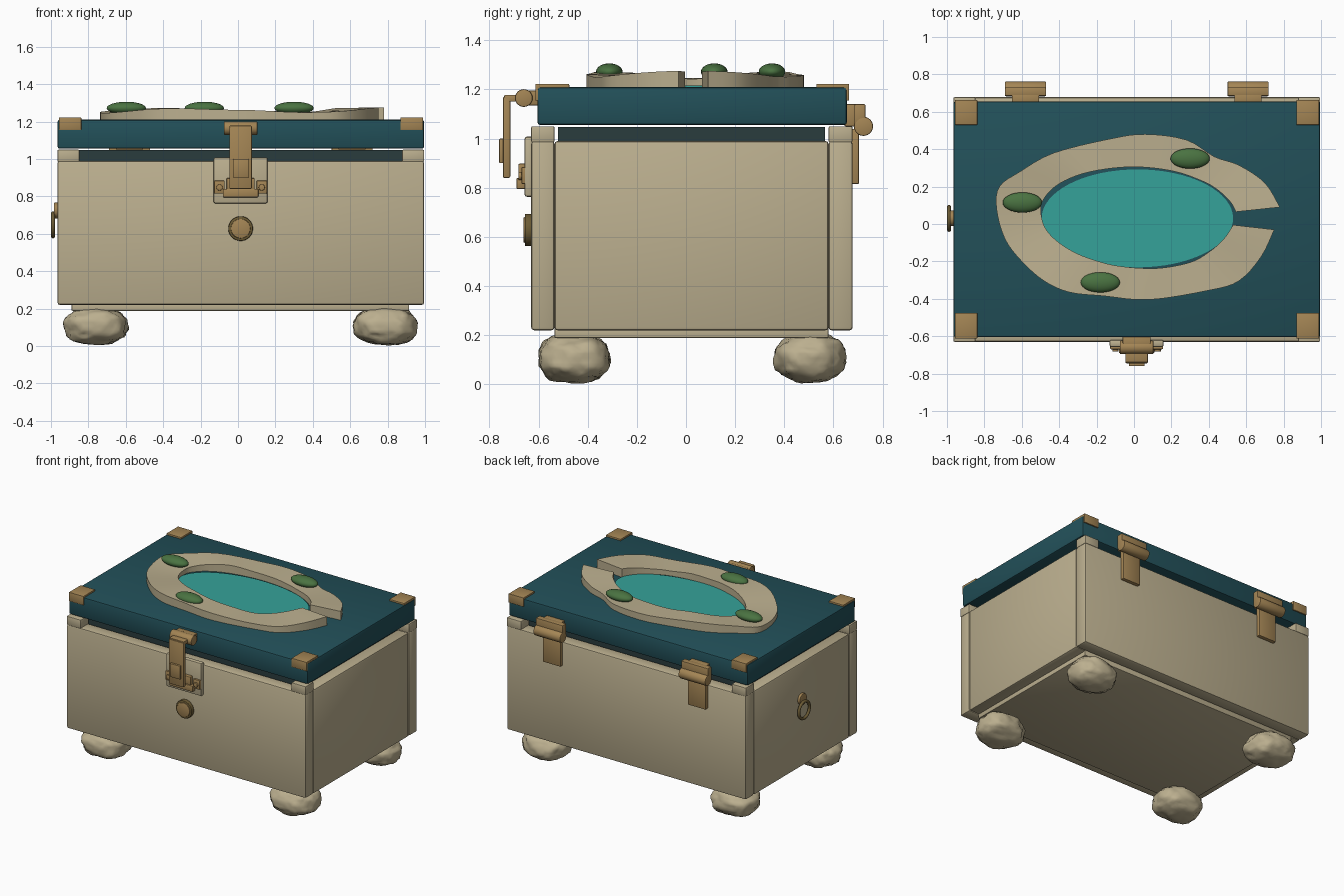
import bpy, bmesh, math
from mathutils import Vector, Matrix, noise

if "Cube" in bpy.data.objects:
    bpy.data.objects.remove(bpy.data.objects["Cube"])


def material(name, rgb):
    m = bpy.data.materials.new(name)
    m.diffuse_color = (*rgb, 1)
    m.use_nodes = True
    m.node_tree.nodes["Principled BSDF"].inputs["Base Color"].default_value = m.diffuse_color
    return m


STONE = material("pale stone", (0.50, 0.43, 0.275))
TEAL = material("deep teal", (0.016, 0.080, 0.100))
GASKET = material("dark gasket", (0.023, 0.045, 0.048))
BRASS = material("brass", (0.37, 0.235, 0.09))
BRONZE = material("dark bronze", (0.15, 0.105, 0.035))
WATER = material("turquoise water", (0.036, 0.36, 0.32))
MOSS = material("moss green", (0.068, 0.17, 0.053))


def finish(bm, name, mat, angle=35):
    bmesh.ops.recalc_face_normals(bm, faces=bm.faces)
    me = bpy.data.meshes.new(name)
    bm.to_mesh(me)
    bm.free()
    me.materials.append(mat)
    ob = bpy.data.objects.new(name, me)
    bpy.context.collection.objects.link(ob)
    bpy.ops.object.select_all(action='DESELECT')
    ob.select_set(True)
    bpy.context.view_layer.objects.active = ob
    bpy.ops.object.shade_smooth_by_angle(angle=math.radians(angle))
    return ob


def box(name, mat, x, y, z, bevel=0.0):
    """Box given by its (min, max) range on each axis."""
    bm = bmesh.new()
    bmesh.ops.create_cube(bm, size=1)
    for v in bm.verts:
        v.co = [r[0] + (c + 0.5) * (r[1] - r[0]) for c, r in zip(v.co, (x, y, z))]
    if bevel:
        bmesh.ops.bevel(bm, geom=bm.edges[:], offset=bevel, segments=2,
                        profile=0.5, affect='EDGES')
    return finish(bm, name, mat, 25)


def rod(name, mat, center, radius, length, axis, sides=28, bevel=0.0):
    bm = bmesh.new()
    rot = Vector((0, 0, 1)).rotation_difference(Vector(axis)).to_matrix().to_4x4()
    bmesh.ops.create_cone(bm, cap_ends=True, segments=sides, radius1=radius,
                          radius2=radius, depth=length,
                          matrix=Matrix.Translation(center) @ rot)
    if bevel:
        caps = [e for e in bm.edges if any(len(f.verts) > 4 for f in e.link_faces)]
        bmesh.ops.bevel(bm, geom=caps, offset=bevel, segments=2, profile=0.5, affect='EDGES')
    return finish(bm, name, mat)


def ring(name, mat, center, radius, tube, rotation):
    bpy.ops.mesh.primitive_torus_add(major_radius=radius, minor_radius=tube, location=center,
                                     rotation=rotation, major_segments=32, minor_segments=10)
    ob = bpy.context.object
    ob.name = name
    ob.data.materials.append(mat)
    bpy.ops.object.shade_smooth()


# Box body: full-width front and back slabs, side slabs between them
X, FRONT, BACK = (-0.965, 0.995), (-0.63, -0.535), (0.58, 0.678)
WALL_Z = (0.22, 0.99)
box("front_wall", STONE, X, FRONT, WALL_Z, 0.012)
box("back_wall", STONE, X, BACK, WALL_Z, 0.012)
box("left_wall", STONE, (-0.965, -0.87), (-0.535, 0.58), WALL_Z, 0.012)
box("right_wall", STONE, (0.90, 0.995), (-0.535, 0.58), WALL_Z, 0.012)
box("base_plate", STONE, (-0.89, 0.915), (-0.535, 0.58), (0.188, 0.235), 0.006)
box("gasket", GASKET, (-0.88, 0.91), (-0.52, 0.565), (0.95, 1.047))

# Body corner blocks, lid corner guards and feet
for sx, xr, gx in (("left", (-0.965, -0.848), (-0.957, -0.838)),
                   ("right", (0.878, 0.995), (0.868, 0.99))):
    for sy, yr, top_y, flap_y in (("front", FRONT, (-0.612, -0.475), (-0.613, -0.597)),
                                  ("back", BACK, (0.53, 0.663), (0.648, 0.664))):
        box(f"{sx}_{sy}_rim_block", STONE, xr, yr, (0.985, 1.05), 0.006)
        box(f"{sx}_{sy}_guard_top", BRASS, gx, top_y, (1.20, 1.222), 0.003)
        box(f"{sx}_{sy}_guard_flap", BRASS, gx, flap_y, (1.155, 1.222), 0.003)

for i, (fx, fy) in enumerate(((-0.76, -0.455), (0.79, -0.455), (-0.76, 0.505), (0.79, 0.505))):
    bm = bmesh.new()
    bmesh.ops.create_icosphere(bm, subdivisions=4, radius=1)
    for v in bm.verts:
        p = v.co.copy()
        seed = Vector((i * 7.3, i * 3.1, 2.0))
        k = 1 + 0.10 * noise.noise(p * 1.7 + seed) + 0.07 * noise.noise(p * 4 + seed)
        # squared-off pebble
        q = Vector([math.copysign(abs(c) ** 0.85, c) for c in p]) * k
        v.co = (fx + q.x * 0.168, fy + q.y * 0.143, max(0.107 + q.z * 0.1, 0.003))
    finish(bm, f"stone_foot_{i + 1}", STONE, 60)

# Lid
box("lid", TEAL, (-0.965, 0.995), (-0.605, 0.655), (1.055, 1.21), 0.012)

# Water surface on the lid
water = rod("water", WATER, (0, 0, 0), 1, 1, (0, 0, 1), 64)
water.scale = (0.512, 0.262, 0.008)
water.location = (0.018, 0.03, 1.212)

# Shore band: matching outer and inner outlines, smoothed, open at the right
OUTER = [(.78, .09), (.70, .22), (.56, .315), (.43, .36), (.28, .45), (.06, .48), (-.13, .455),
         (-.43, .38), (-.61, .28), (-.72, .20), (-.735, .08), (-.69, -.08), (-.60, -.20),
         (-.48, -.305), (-.345, -.365), (-.16, -.385), (.08, -.405), (.40, -.355),
         (.56, -.305), (.68, -.175), (.75, -.03)]
INNER = [(.545, .065), (.51, .125), (.43, .195), (.34, .24), (.22, .28), (.06, .303),
         (-.10, .30), (-.27, .27), (-.40, .215), (-.475, .145), (-.498, .08), (-.48, -.01),
         (-.425, -.08), (-.33, -.145), (-.22, -.19), (-.08, -.225), (.12, -.237),
         (.30, -.205), (.40, -.15), (.48, -.08), (.53, -.005)]


def smooth_path(pts, steps=4):
    """Catmull-Rom interpolation through the points."""
    v = [Vector(p) for p in pts]
    v = [v[0]] + v + [v[-1]]
    out = []
    for a, b, c, d in zip(v, v[1:], v[2:], v[3:]):
        for s in range(steps):
            t = s / steps
            out.append(0.5 * (2 * b + (c - a) * t + (2 * a - 5 * b + 4 * c - d) * t * t
                              + (3 * b - a - 3 * c + d) * t ** 3))
    return out + [v[-1]]


bm = bmesh.new()
sections = []
for o, n in zip(smooth_path(OUTER), smooth_path(INNER)):
    a = math.atan2(o.y, o.x)
    top = 1.261 + 0.010 * math.sin(3 * a + 1.4) + 0.005 * math.cos(5 * a)
    sections.append([bm.verts.new((p.x, p.y, z)) for p, z in
                     ((o, 1.205), (o, top), (n, top - 0.003), (n, 1.205))])
for s, t in zip(sections, sections[1:]):
    for k in range(4):
        bm.faces.new((s[k], s[(k + 1) % 4], t[(k + 1) % 4], t[k]))
bm.faces.new(sections[0])
bm.faces.new(sections[-1])
finish(bm, "shore_band", STONE, 40)

# Mossy stones on the shore
for i, (px, py) in enumerate(((-0.597, 0.115), (0.30, 0.35), (-0.18, -0.312))):
    bm = bmesh.new()
    bmesh.ops.create_uvsphere(bm, u_segments=28, v_segments=16, radius=1,
                              matrix=Matrix.Translation((px, py, 1.272))
                              @ Matrix.Diagonal((0.105, 0.054, 0.034, 1)))
    finish(bm, f"moss_stone_{i + 1}", MOSS, 60)

# Front latch
C = 0.014


def latch_box(name, mat, half, y, z, bevel=0.005):
    return box(name, mat, (C - half, C + half), y, z, bevel)


latch_box("latch_backplate", STONE, 0.145, (-0.657, -0.62), (0.763, 1.008), 0.01)
latch_box("latch_catch", BRASS, 0.095, (-0.69, -0.65), (0.795, 0.84))
latch_box("latch_catch_upper", BRASS, 0.075, (-0.682, -0.65), (0.83, 0.898))
latch_box("latch_strap", BRASS, 0.060, (-0.745, -0.715), (0.84, 1.17), 0.006)
latch_box("latch_tongue", BRASS, 0.042, (-0.76, -0.74), (0.90, 1.0), 0.004)
latch_box("latch_arm", BRASS, 0.060, (-0.74, -0.66), (1.15, 1.178))
latch_box("latch_lid_leaf", BRASS, 0.075, (-0.66, -0.60), (1.135, 1.195))
rod("latch_barrel", BRASS, (C, -0.66, 1.165), 0.036, 0.18, (1, 0, 0), 24, 0.005)
for s in (-1, 1):
    box(f"latch_lug_{s}", BRASS, sorted((C + s * 0.085, C + s * 0.142)),
        (-0.67, -0.65), (0.815, 0.885), 0.006)
    rod(f"latch_screw_{s}", BRASS, (C + s * 0.113, -0.672, 0.848), 0.017, 0.02, (0, 1, 0), 12, 0.003)

# Front keyhole boss
rod("boss_rim", BRONZE, (C, -0.64, 0.628), 0.066, 0.032, (0, 1, 0), 32, 0.006)
rod("boss_cap", BRASS, (C, -0.644, 0.628), 0.052, 0.034, (0, 1, 0), 32, 0.004)

# Back hinges
for side, hx in (("left", -0.58), ("right", 0.61)):
    rod(f"{side}_hinge_barrel", BRASS, (hx, 0.722, 1.05), 0.039, 0.22, (1, 0, 0), 24, 0.005)
    box(f"{side}_hinge_block", BRASS, (hx - 0.11, hx + 0.11), (0.685, 0.73), (1.05, 1.14), 0.005)
    box(f"{side}_hinge_lid_leaf", BRASS, (hx - 0.073, hx + 0.073), (0.645, 0.695), (1.05, 1.14), 0.004)
    box(f"{side}_hinge_lower_leaf", BRASS, (hx - 0.073, hx + 0.073), (0.67, 0.704), (0.815, 1.04), 0.005)

# Pull ring on the left side
rod("ring_mount", BRASS, (-0.973, 0.03, 0.725), 0.042, 0.022, (1, 0, 0), 24, 0.004)
ring("pull_ring", BRONZE, (-0.989, 0.03, 0.648), 0.062, 0.0105, (0, math.pi / 2, 0))
